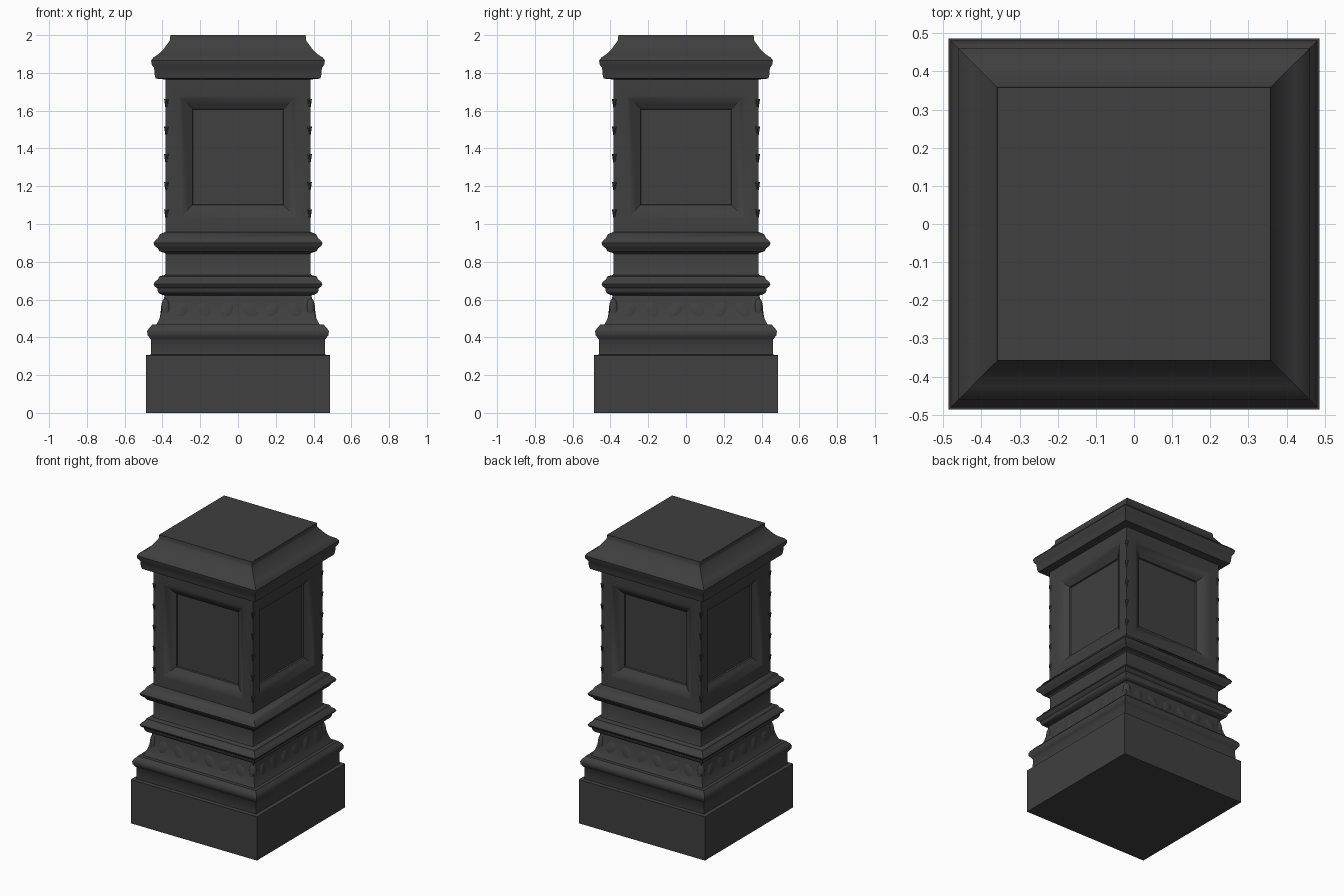
import bpy, bmesh, random
from math import pi, radians
from mathutils import Matrix, Vector

if "Cube" in bpy.data.objects:
    bpy.data.objects.remove(bpy.data.objects["Cube"])

random.seed(4)
SIGNS = ((-1, -1), (1, -1), (1, 1), (-1, 1))
IRON = bpy.data.materials.new("dark_iron")
IRON.diffuse_color = (.05, .05, .05, 1)
IRON.use_nodes = True
IRON.node_tree.nodes["Principled BSDF"].inputs["Base Color"].default_value = IRON.diffuse_color


def finish(name, bm, angle=35):
    bmesh.ops.remove_doubles(bm, verts=bm.verts, dist=1e-5)
    mesh = bpy.data.meshes.new(name)
    bm.to_mesh(mesh)
    bm.free()
    mesh.materials.append(IRON)
    ob = bpy.data.objects.new(name, mesh)
    bpy.context.collection.objects.link(ob)
    bpy.ops.object.select_all(action='DESELECT')
    ob.select_set(True)
    bpy.context.view_layer.objects.active = ob
    bpy.ops.object.shade_smooth_by_angle(angle=radians(angle))
    return ob


def bridge(bm, rings):
    for a, b in zip(rings, rings[1:]):
        for i in range(4):
            j = (i + 1) % 4
            bm.faces.new((a[i], a[j], b[j], b[i]))


def square_sweep(name, profile, bottom=False, top=False):
    """Sweep a (half width, height) profile around a mitred square."""
    bm = bmesh.new()
    rings = [[bm.verts.new((sx * r, sy * r, z)) for sx, sy in SIGNS] for r, z in profile]
    bridge(bm, rings)
    if bottom:
        bm.faces.new(rings[0][::-1])
    if top:
        bm.faces.new(rings[-1])
    return finish(name, bm, 40)


# Plinth and mouldings, from the ground up
square_sweep("plinth", [(.487, 0), (.487, .305), (.462, .308)], bottom=True)
square_sweep("base_moulding", [(.462, .308), (.46, .385), (.468, .397), (.479, .412),
                               (.481, .432), (.472, .448), (.458, .462), (.455, .467), (.432, .468)])
square_sweep("flared_frieze", [(.432, .468), (.422, .485), (.41, .515), (.401, .55),
                               (.394, .59), (.389, .622), (.398, .624)])
square_sweep("lower_band", [(.398, .624), (.418, .633), (.425, .645), (.428, .66), (.441, .67),
                            (.447, .682), (.438, .697), (.424, .706), (.417, .722), (.388, .73)])
square_sweep("neck", [(.388, .73), (.383, .74), (.383, .842), (.39, .848)])
square_sweep("upper_band", [(.39, .848), (.415, .855), (.425, .872), (.442, .885), (.447, .9),
                            (.438, .914), (.424, .925), (.414, .945), (.4, .952), (.384, .958)])
square_sweep("cap", [(.384, 1.765), (.436, 1.77), (.441, 1.79), (.444, 1.825), (.457, 1.845),
                     (.46, 1.865), (.448, 1.882), (.425, 1.896), (.398, 1.92), (.376, 1.95),
                     (.363, 1.968), (.36, 1.975), (.358, 2.0)], top=True)

# Shaft with a recessed panel on each side: half width, low z, high z, distance from axis
bm = bmesh.new()
panel = [(.384, .958, 1.765, .384), (.31, 1.03, 1.68, .384), (.295, 1.045, 1.665, .376),
         (.26, 1.08, 1.63, .35), (.24, 1.10, 1.61, .338), (.237, 1.103, 1.607, .328)]
for k in range(4):
    rot = Matrix.Rotation(k * pi / 2, 3, 'Z')
    rings = [[bm.verts.new(rot @ Vector(p)) for p in
              ((-w, -d, lo), (w, -d, lo), (w, -d, hi), (-w, -d, hi))] for w, lo, hi, d in panel]
    bridge(bm, rings)
    bm.faces.new(rings[-1])
finish("panelled_shaft", bm, 40)

# Small pointed leaf tips climbing the four shaft corners
bm = bmesh.new()
for sx, sy in SIGNS:
    for i in range(5):
        at = Matrix.Translation((sx * .379, sy * .379, 1.055 + i * .146))
        bmesh.ops.create_cone(bm, cap_ends=True, segments=10, radius1=.006, radius2=.013,
                              depth=.045, matrix=at)
finish("corner_ornaments", bm)

# Worn, low-relief leaves along the frieze, with a larger leaf at each corner
bm = bmesh.new()
for k in range(4):
    rot = Matrix.Rotation(k * pi / 2, 4, 'Z')
    for i in range(6):
        mat = rot @ Matrix.Translation((-.3 + i * .12, -.396, .545)) @ \
            Matrix.Rotation(-.22, 4, 'X') @ Matrix.Rotation(random.uniform(.3, .8) * (-1) ** i, 4, 'Y') @ \
            Matrix.Diagonal((.038, .0115, random.uniform(.05, .065), 1))
        bmesh.ops.create_uvsphere(bm, u_segments=16, v_segments=10, radius=1, matrix=mat)
    mat = rot @ Matrix.Translation((-.383, -.383, .54)) @ Matrix.Diagonal((.026, .026, .07, 1))
    bmesh.ops.create_uvsphere(bm, u_segments=16, v_segments=10, radius=1, matrix=mat)
finish("frieze_leaves", bm)
